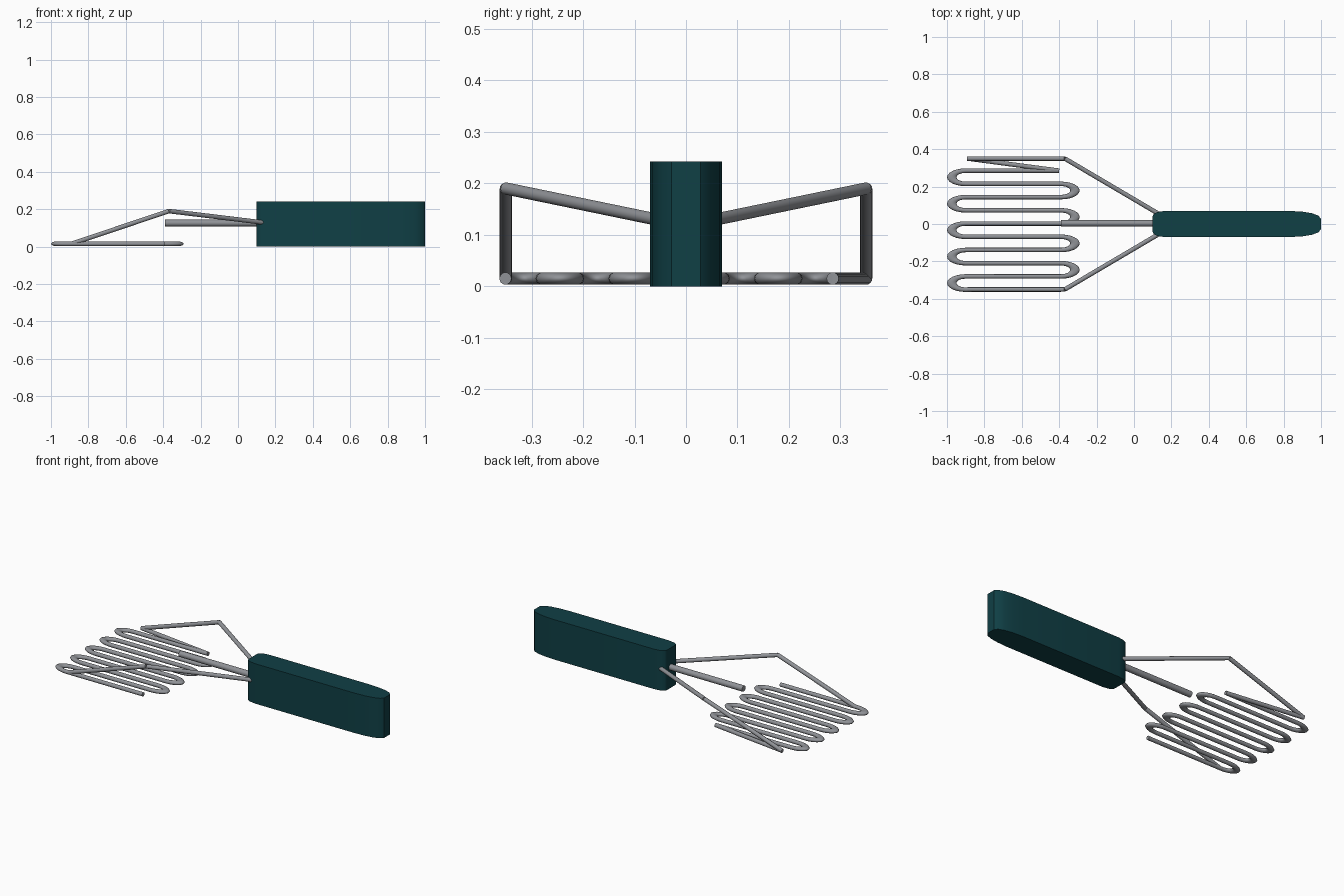
import bpy, bmesh, math
from mathutils import Vector

cube = bpy.data.objects.get("Cube")
if cube:
    bpy.data.objects.remove(cube)


def material(name, rgb, metallic=0.0):
    m = bpy.data.materials.new(name)
    m.use_nodes = True
    m.diffuse_color = (*rgb, 1)
    m.node_tree.nodes["Principled BSDF"].inputs["Base Color"].default_value = (*rgb, 1)
    return m


TEAL = material("dark teal", (0.005, 0.05, 0.06))
STEEL = material("grey steel", (0.28, 0.29, 0.31))
WIRE = 0.012


def smooth(obj, angle=40):
    bpy.ops.object.select_all(action='DESELECT')
    obj.select_set(True)
    bpy.context.view_layer.objects.active = obj
    bpy.ops.object.shade_smooth_by_angle(angle=math.radians(angle))


def rod(name, a, b, radius=WIRE):
    """Capped straight rod between two points."""
    a, b = Vector(a), Vector(b)
    bpy.ops.mesh.primitive_cylinder_add(vertices=16, radius=radius, depth=(b - a).length,
                                        location=(a + b) / 2)
    obj = bpy.context.object
    obj.name = name
    obj.rotation_euler = (b - a).to_track_quat('Z', 'Y').to_euler()
    obj.data.materials.append(STEEL)
    smooth(obj)


# Handle: rounded outline extruded upwards
half = [(0.1, 0.042), (0.105, 0.053), (0.125, 0.064), (0.165, 0.07), (0.83, 0.07),
        (0.9, 0.066), (0.95, 0.058), (0.985, 0.045), (1.0, 0.028)]
outline = [(x, -y) for x, y in half] + half[::-1]
bm = bmesh.new()
base = bm.faces.new([bm.verts.new((x, y, 0)) for x, y in outline])
top = bmesh.ops.extrude_face_region(bm, geom=[base])["geom"]
bmesh.ops.translate(bm, verts=[v for v in top if isinstance(v, bmesh.types.BMVert)],
                    vec=(0, 0, 0.242))
bmesh.ops.recalc_face_normals(bm, faces=bm.faces)
mesh = bpy.data.meshes.new("handle")
bm.to_mesh(mesh)
bm.free()
handle = bpy.data.objects.new("handle", mesh)
bpy.context.collection.objects.link(handle)
mesh.materials.append(TEAL)
smooth(handle)

# Mashing coil: a zigzag wire, stretched lengthways so its bends become long
STRETCH, ROWS, PITCH = 2.1, 10, 0.0707
left, right, start = -0.9 / STRETCH, -0.39 / STRETCH, -0.351
points = [(right, start)]
for i in range(ROWS - 1):
    y = start + (i + 0.5) * PITCH
    side, end = (-1, left) if i % 2 == 0 else (1, right)
    for k in range(13):
        t = math.pi * k / 12
        points.append((end + side * PITCH / 2 * math.sin(t), y - PITCH / 2 * math.cos(t)))
points.append((-0.4 / STRETCH, start + (ROWS - 1) * PITCH))
curve = bpy.data.curves.new("mashing_coil", 'CURVE')
curve.dimensions = '3D'
curve.twist_mode = 'Z_UP'
curve.bevel_depth = WIRE
curve.bevel_resolution = 3
curve.use_fill_caps = True
spline = curve.splines.new('POLY')
spline.points.add(len(points) - 1)
for p, (x, y) in zip(spline.points, points):
    p.co = (x, y, 0, 1)
coil = bpy.data.objects.new("mashing_coil", curve)
bpy.context.collection.objects.link(coil)
coil.location.z = 0.015
coil.scale.x = STRETCH
curve.materials.append(STEEL)
bpy.ops.object.select_all(action='DESELECT')
coil.select_set(True)
bpy.context.view_layer.objects.active = coil
bpy.ops.object.convert(target='MESH')
smooth(bpy.context.object)

# Bent side arms from the handle down to the coil
for label, s in (("left", 1), ("right", -1)):
    elbow = (-0.37, s * 0.35, 0.19)
    rod(label + "_upper_arm", (0.19, s * 0.02, 0.122), elbow)
    rod(label + "_lower_arm", elbow, (-0.89, s * 0.35, 0.015))

# Diagonal wire joining the left arm to the end of the coil
rod("joining_wire", (-0.89, 0.35, 0.015), (-0.4, 0.285, 0.015))

# Short middle rod
rod("middle_rod", (-0.39, 0.004, 0.126), (0.2, 0.004, 0.126), 0.018)
